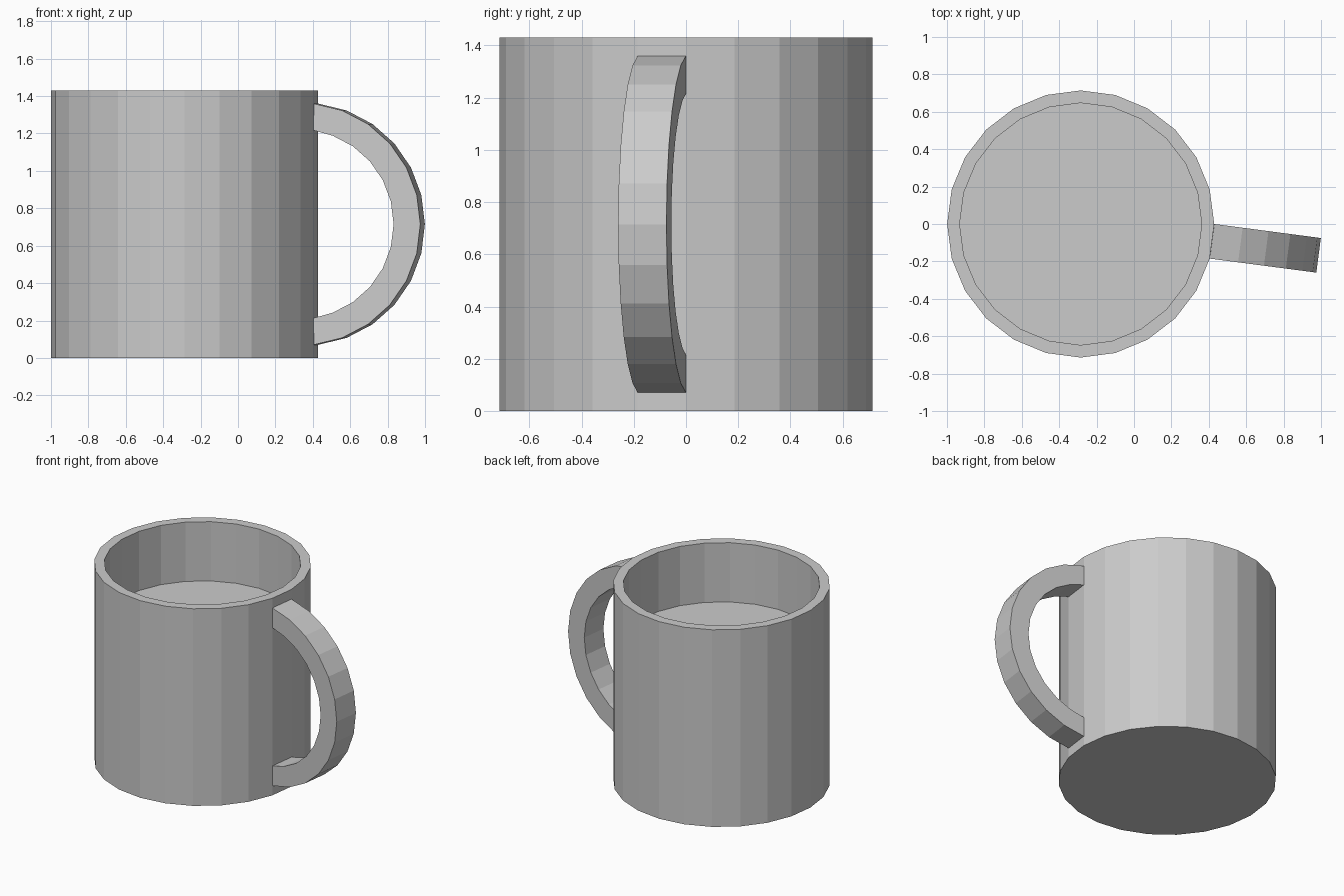
import bpy, bmesh
from math import sin, cos, pi, radians
from mathutils import Matrix

cube = bpy.data.objects.get("Cube")
if cube:
    bpy.data.objects.remove(cube, do_unlink=True)

grey = bpy.data.materials.new("plain grey")
grey.use_nodes = True
colour = (0.6, 0.6, 0.6, 1)
grey.diffuse_color = colour
grey.node_tree.nodes["Principled BSDF"].inputs["Base Color"].default_value = colour

SIDES = 24
RADIUS = 0.714
CENTRE_X = -0.285


def finish(name, bm):
    bmesh.ops.recalc_face_normals(bm, faces=bm.faces)
    mesh = bpy.data.meshes.new(name)
    bm.to_mesh(mesh)
    bm.free()
    mesh.materials.append(grey)
    obj = bpy.data.objects.new(name, mesh)
    bpy.context.collection.objects.link(obj)
    return obj


def bridge(bm, a, b, closed):
    n = len(a)
    for i in range(n if closed else n - 1):
        j = (i + 1) % n
        bm.faces.new((a[i], a[j], b[j], b[i]))


# Cup: outer wall, rim, inner wall and raised floor
bm = bmesh.new()
rings = []
for r, z in [(RADIUS, 0), (RADIUS, 1.43), (0.647, 1.43), (0.647, 1.0)]:
    rings.append([bm.verts.new((r * cos(2 * pi * i / SIDES), r * sin(2 * pi * i / SIDES), z))
                  for i in range(SIDES)])
for lower, upper in zip(rings, rings[1:]):
    bridge(bm, lower, upper, True)
bm.faces.new(rings[0])
bm.faces.new(rings[-1])
cup = finish("cup", bm)
cup.location.x = CENTRE_X

# Handle: arc of square section, standing on one flat side of the cup
SEGMENTS = 12
SWEEP = radians(83.4)
HALF_WIDTH = RADIUS * sin(pi / SIDES)
bm = bmesh.new()
sections = []
for i in range(SEGMENTS + 1):
    angle = SWEEP * (2 * i / SEGMENTS - 1)
    section = []
    for r, y in [(0.649, -HALF_WIDTH), (0.649, HALF_WIDTH),
                 (0.505, HALF_WIDTH), (0.505, -HALF_WIDTH)]:
        x = max(0, r * cos(angle) - 0.074)
        section.append(bm.verts.new((x, y, 0.715 + r * sin(angle))))
    sections.append(section)
for a, b in zip(sections, sections[1:]):
    bridge(bm, a, b, True)
bm.faces.new(sections[0])
bm.faces.new(sections[-1])
flat_side = Matrix.Translation((RADIUS * cos(pi / SIDES), 0, 0))
bm.transform(Matrix.Rotation(-pi / SIDES, 4, "Z") @ flat_side)
handle = finish("handle", bm)
handle.location.x = CENTRE_X
